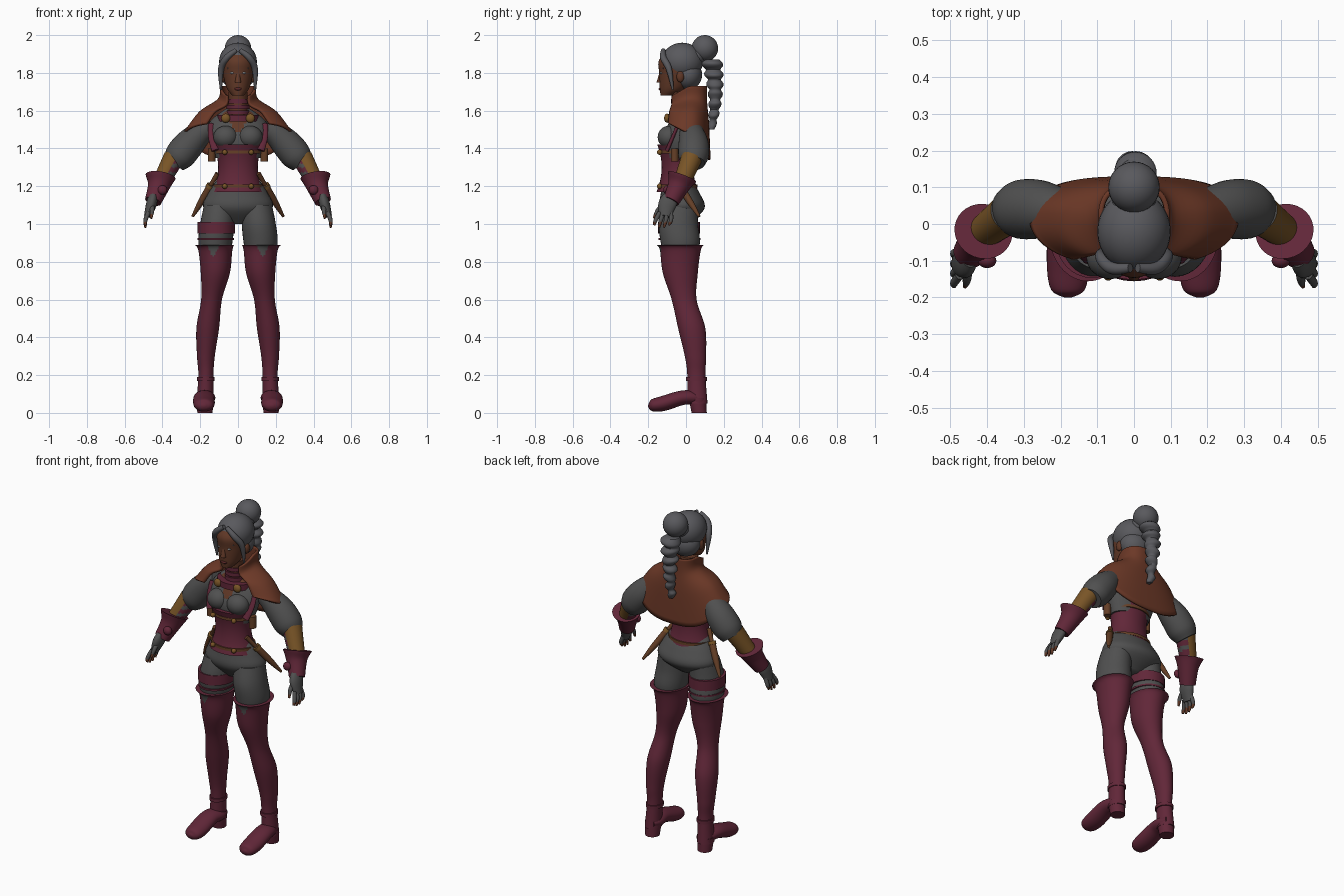
import bpy
import bmesh
from math import sin, cos, pi, radians, copysign
from mathutils import Vector, Matrix

default_cube = bpy.data.objects.get("Cube")
if default_cube:
    bpy.data.objects.remove(default_cube)


def material(name, red_part, green_part, blue_part):
    color = (red_part, green_part, blue_part, 1)
    mat = bpy.data.materials.new(name)
    mat.use_nodes = True
    mat.diffuse_color = color
    mat.node_tree.nodes["Principled BSDF"].inputs["Base Color"].default_value = color
    return mat


hair = material("silver hair", .1, .1, .11)
cloth = material("grey cloth", .08, .08, .08)
skin = material("dark skin", .12, .04, .02)
lip = material("lip", .1, .02, .02)
red = material("burgundy leather", .12, .02, .04)
brown = material("brown cape", .15, .04, .02)
leather = material("sheath leather", .13, .05, .02)
gold = material("old gold", .19, .09, .02)
eye = material("eye", .3, .3, .3)

Y_AXIS, Z_AXIS = Vector((0, 1, 0)), Vector((0, 0, 1))


def finish(name, bm, mats, rule=None, mirror=False):
    """Turn a bmesh into a smooth object; rule(centre, normal) picks a material index."""
    bmesh.ops.recalc_face_normals(bm, faces=bm.faces)
    bm.normal_update()
    if rule:
        for face in bm.faces:
            face.material_index = int(rule(face.calc_center_median(), face.normal))
    mesh = bpy.data.meshes.new(name)
    bm.to_mesh(mesh)
    bm.free()
    for mat in mats:
        mesh.materials.append(mat)
    mesh.shade_smooth()
    mesh.set_sharp_from_angle(angle=radians(45))
    obj = bpy.data.objects.new(name, mesh)
    bpy.context.collection.objects.link(obj)
    if mirror:
        obj.modifiers.new("mirror", 'MIRROR')
    return obj


def spline(points, steps):
    """Pass a smooth curve through vectors of any size."""
    points = [Vector(p) for p in points]
    last = len(points) - 1
    slopes = [(points[min(i + 1, last)] - points[max(i - 1, 0)]) / 2 for i in range(last + 1)]
    result = []
    for i in range(last):
        start, end = points[i], points[i + 1]
        for s in range(steps):
            t = s / steps
            ease = t * t * (3 - 2 * t)
            result.append(start.lerp(end, ease) + slopes[i] * t * (1 - t) ** 2
                          - slopes[i + 1] * t * t * (1 - t))
    return result + [points[-1]]


def bridge(bm, rows, closed):
    for low, high in zip(rows, rows[1:]):
        for j in range(len(low) - (not closed)):
            k = (j + 1) % len(low)
            bm.faces.new((low[j], low[k], high[k], high[j]))


def loft(name, rings, *mats, depth=1, ref=None, rule=None, mirror=False, sides=32, steps=6):
    """Skin ellipses (x, y, z, radius); level ones, or square to the path if ref is given."""
    bm = bmesh.new()
    path = spline(rings, steps)
    rows = []
    for i, ring in enumerate(path):
        across, along = Vector((1, 0, 0)), Y_AXIS
        if ref:
            ahead, behind = path[min(i + 1, len(path) - 1)], path[max(i - 1, 0)]
            tangent = (ahead - behind).xyz.normalized()
            along = (ref - tangent * tangent.dot(ref)).normalized()
            across = along.cross(tangent)
        turns = [2 * pi * j / sides for j in range(sides)]
        rows.append([bm.verts.new(ring.xyz + ring.w * (across * cos(a) + along * sin(a) * depth))
                     for a in turns])
    bridge(bm, rows, closed=True)
    bm.faces.new(rows[0])
    bm.faces.new(rows[-1])
    return finish(name, bm, mats, rule, mirror)


def band(name, place, height, radius, mat, depth=1, mirror=False):
    x, y, z = place
    half = height / 2
    loft(name, [(x, y, z - half, radius), (x, y, z + half, radius)], mat, depth=depth, mirror=mirror)


def ball(name, place, radii, mat, mirror=False):
    bm = bmesh.new()
    shape = Matrix.Translation(place) @ Matrix.Diagonal((*radii, 1))
    bmesh.ops.create_uvsphere(bm, u_segments=32, v_segments=16, radius=1, matrix=shape)
    finish(name, bm, [mat], mirror=mirror)


# Head and face
loft("head", [(0, -.1, 1.68, .03), (0, -.07, 1.72, .06), (0, -.05, 1.8, .08),
              (0, -.05, 1.87, .08), (0, -.03, 1.94, .04)], skin, depth=1.15)
loft("nose", [(0, -.13, 1.81, .008), (0, -.14, 1.75, .016)], skin)
ball("lips", (0, -.135, 1.715), (.02, .01, .008), lip)
ball("eye", (.03, -.13, 1.8), (.013, .008, .006), eye, mirror=True)
loft("eyebrow", [(.015, -.138, 1.82, .004), (.055, -.118, 1.825, .004)], hair, ref=Z_AXIS, mirror=True)
ball("ear", (.08, -.03, 1.78), (.015, .02, .03), skin, mirror=True)
loft("neck", [(0, -.01, 1.54, .06), (0, -.02, 1.6, .05), (0, -.03, 1.7, .05)], skin)

# Hair: cap, nape, front locks, bun and lobed braid
ball("hair_cap", (0, -.02, 1.86), (.1, .11, .1), hair)
ball("hair_nape", (0, .01, 1.79), (.09, .075, .08), hair)
loft("front_lock", [(.01, -.12, 1.92, .012), (.06, -.12, 1.88, .017),
                    (.09, -.09, 1.82, .016), (.09, -.07, 1.71, .005)], hair, ref=Y_AXIS, mirror=True)
ball("bun_base", (0, .05, 1.89), (.06, .06, .05), hair)
ball("bun", (0, .1, 1.93), (.07, .07, .07), hair)
braid = []
for i in range(22):
    fall = i / 21
    lobe = .7 + .3 * abs(sin(i * pi / 3))
    braid.append((.006 * sin(i * pi / 2), .135 + .02 * sin(pi * fall), 1.87 - .37 * fall,
                  (.06 - .04 * fall) * lobe))
loft("braid", braid, hair, steps=3)

# Shirt, with an open neckline painted by rule
loft("shirt", [(0, -.04, 1.35, .12), (0, -.03, 1.45, .15), (0, .01, 1.54, .15), (0, 0, 1.62, .05)],
     cloth, skin, depth=.65, sides=64, steps=10,
     rule=lambda c, normal: c.y < -.03 and abs(c.x) < (c.z - 1.48) * .8)
ball("bust", (.065, -.09, 1.46), (.065, .06, .06), cloth, mirror=True)


# Corset follows an hourglass curve, and its straps follow the corset
def waist(z):
    return .105 + 2 * (z - 1.3) ** 2


heights = [1.17 + .05 * i for i in range(6)]
loft("corset", [(0, -.045, z, waist(z)) for z in heights], red, depth=.8)
for name, z in (("belt", 1.2), ("rib_strap", 1.38)):
    band(name, (0, -.045, z), .016, waist(z) + .006, leather, depth=.8)
    ball(name + "_buckle", (.07, -.14, z), (.014, .014, .014), gold, mirror=True)
loft("corset_strap", [(.12, -.1, 1.39, .02), (.14, -.07, 1.46, .018), (.14, -.04, 1.53, .018)],
     red, depth=.5, ref=Y_AXIS, mirror=True)
loft("side_pouch", [(.14, -.06, 1.33, .02), (.14, -.06, 1.4, .02)], leather, mirror=True)

# Collar and chest clasp
for i in range(3):
    band("collar_ring", (0, -.02, 1.59 + .03 * i), .022, .06, red)
band("clasp_strap", (0, -.02, 1.56), .035, .108, red, depth=.85)
ball("clasp", (.065, -.1, 1.56), (.024, .016, .024), gold, mirror=True)

# Cape: wraps the back, stands up at the neck and falls to a point behind
bm = bmesh.new()
profile = spline([(.09, 1.73), (.1, 1.66), (.2, 1.59), (.28, 1.48)], 6)
columns = 48
rows = []
for i, (width, z) in enumerate(profile):
    fall = i / (len(profile) - 1)
    row = []
    for j in range(columns + 1):
        a = radians(300 * j / columns - 150)
        back, front = max(0, cos(a)), max(0, -cos(a))
        x = copysign(abs(sin(a)) ** .75, sin(a)) * width
        y = copysign(abs(cos(a)) ** .8, cos(a)) * (.075 + width / 10) * (1 + front / 4)
        lift = fall ** 2 * (.06 * front - .14 * back ** 1.5) - (1 - fall) * .06 * front
        row.append(bm.verts.new((x, y + .02, z + lift)))
    rows.append(row)
bridge(bm, rows, closed=False)
cape = finish("cape", bm, [brown])
solid = cape.modifiers.new("thickness", 'SOLIDIFY')
solid.thickness, solid.offset = .014, 0

# Hips and thighs
loft("hips", [(0, -.05, 1.25, .1), (0, -.03, 1.16, .16), (0, -.02, 1.08, .18), (0, -.03, 1, .06)],
     cloth, depth=.65)
loft("thigh", [(.1, -.03, 1.1, .08), (.11, -.04, 1, .09), (.12, -.03, .9, .09), (.12, -.03, .8, .07)],
     cloth, depth=1.15, mirror=True)
band("thigh_strap", (-.115, -.037, .98), .06, .1, red, depth=1.1)
band("thigh_cord", (-.117, -.035, .92), .01, .097, red, depth=1.15)

# Tall boots; a cloth point fills the notch at the front of each cuff
loft("boot", [(.125, -.03, .89, .105), (.12, -.03, .86, .09), (.12, -.03, .74, .077), (.14, -.01, .6, .055),
              (.16, .03, .45, .06), (.17, .05, .3, .047), (.17, .055, .2, .04), (.175, .06, .05, .045)],
     red, cloth, depth=1.2, sides=64, steps=12, mirror=True,
     rule=lambda c, normal: c.y < -.06 and abs(c.x - .13) < (c.z - .82) / 2)
band("ankle_strap", (.17, .055, .18), .02, .046, red, depth=1.2, mirror=True)
loft("foot", [(.17, .1, .08, .03), (.17, .05, .08, .05), (.18, -.02, .08, .055),
              (.18, -.12, .05, .057), (.18, -.18, .04, .045), (.18, -.2, .04, .01)],
     red, depth=.7, ref=Z_AXIS, mirror=True)
loft("heel", [(.175, .07, 0, .04), (.175, .06, .08, .047)], red, mirror=True)

# Sleeves, bracers laced on the inner side, and flared gauntlets
loft("sleeve", [(.14, .02, 1.52, .05), (.2, .03, 1.48, .066), (.26, .04, 1.42, .08),
                (.31, .04, 1.36, .08), (.34, .04, 1.32, .06)], cloth, ref=Y_AXIS, mirror=True)
loft("bracer", [(.34, .03, 1.35, .056), (.42, -.03, 1.2, .043)], gold, cloth, red,
     ref=Y_AXIS, steps=20, mirror=True,
     rule=lambda c, normal: 0 if normal.x > -.35 else 1 + (c.z * 22 % 1 < .6))
loft("gauntlet", [(.41, -.02, 1.25, .08), (.42, -.04, 1.2, .058), (.45, -.08, 1.12, .044)],
     red, ref=Y_AXIS, mirror=True)
ball("gauntlet_knot", (.4, -.1, 1.18), (.025, .02, .025), red, mirror=True)

# Gloved hands with bare fingertips
loft("palm", [(.45, -.08, 1.14, .025), (.46, -.1, 1.1, .028), (.48, -.11, 1.04, .018)],
     cloth, depth=1.7, ref=Y_AXIS, mirror=True)
for i in range(4):
    spread = i - 1.5
    loft("finger", [(.475, -.11 + .02 * spread, 1.06, .012), (.49, -.12 + .027 * spread, 1.02, .011),
                    (.49, -.13 + .026 * spread, .98 + .006 * spread ** 2, .006)],
         cloth, skin, ref=Y_AXIS, sides=12, mirror=True, rule=lambda c, normal: c.z < 1.01)
loft("thumb", [(.455, -.12, 1.1, .014), (.455, -.15, 1.07, .012), (.46, -.17, 1.03, .006)],
     cloth, skin, ref=Y_AXIS, sides=12, mirror=True, rule=lambda c, normal: c.z < 1.05)

# Sheathed daggers at the hips
for side, tip in ((-1, .02), (1, .07)):
    top, end = Vector((side * .13, -.05, 1.23)), Vector((side * .24, tip, 1.04))
    for name, stations, mat in (("dagger_sheath", ((.15, .019), (.6, .017), (1, .007)), leather),
                                ("dagger_grip", ((-.2, .013), (.15, .011)), leather),
                                ("sheath_mouth", ((.12, .022), (.2, .022)), gold)):
        loft(name, [(*top.lerp(end, t), r) for t, r in stations], mat, ref=Y_AXIS)
